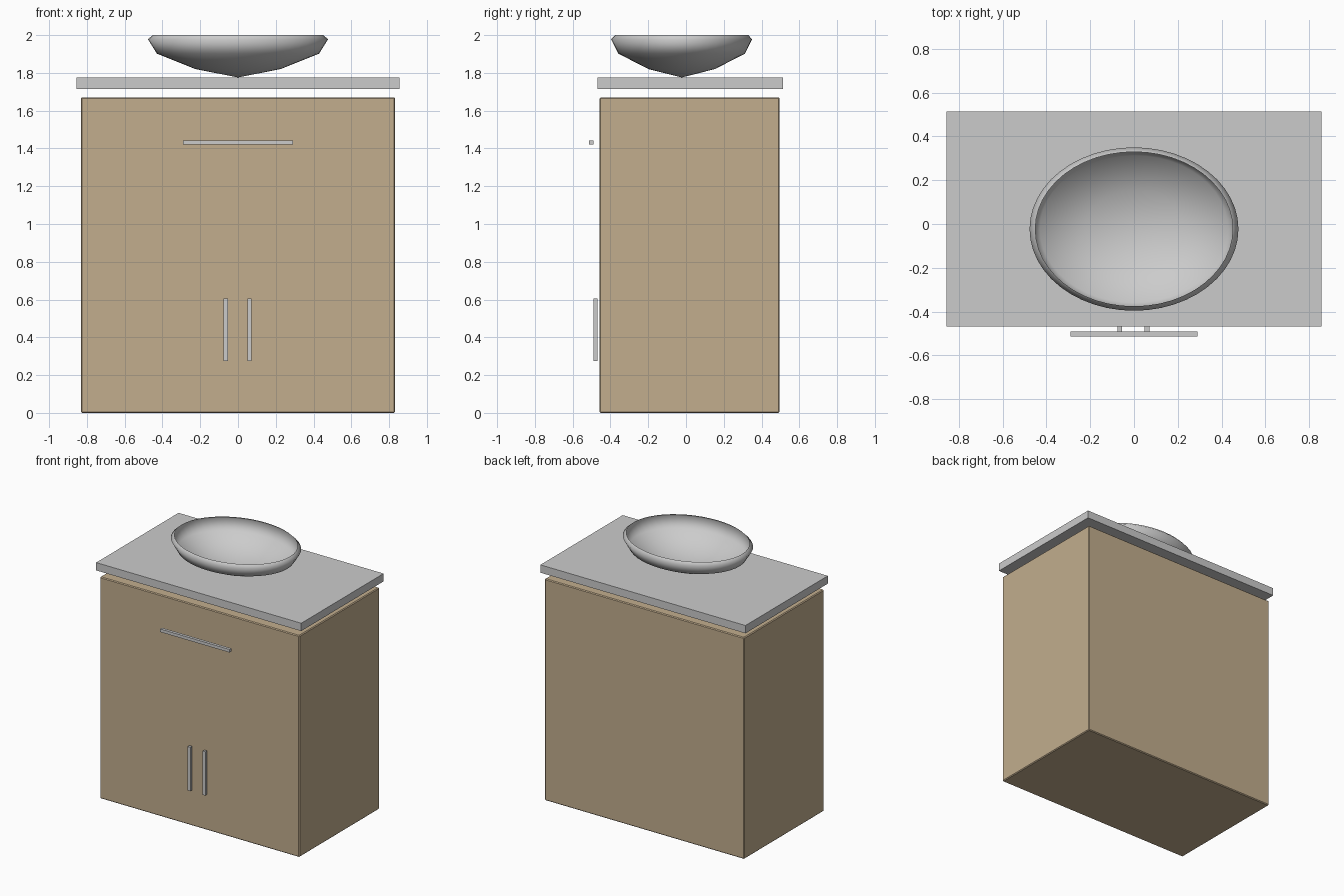
import bpy, bmesh
from math import cos, sin, tau

if "Cube" in bpy.data.objects:
    bpy.data.objects.remove(bpy.data.objects["Cube"])


def box(name, lo, hi, bevel=0.0, mat=None):
    """Box between two corners, with an optional small edge bevel."""
    bm = bmesh.new()
    bmesh.ops.create_cube(bm, size=1)
    for v in bm.verts:
        v.co = [(a + b) / 2 + c * (b - a) for a, b, c in zip(lo, hi, v.co)]
    if bevel:
        bmesh.ops.bevel(bm, geom=bm.edges[:], offset=bevel, segments=1,
                        affect='EDGES', profile=0.5)
    return to_object(bm, name, mat)


def to_object(bm, name, mat=None):
    me = bpy.data.meshes.new(name)
    bm.to_mesh(me)
    bm.free()
    ob = bpy.data.objects.new(name, me)
    bpy.context.collection.objects.link(ob)
    if mat:
        me.materials.append(mat)
    return ob


wood = bpy.data.materials.new("tan_wood")
wood.diffuse_color = (0.54, 0.42, 0.27, 1)
wood.use_nodes = True
wood.node_tree.nodes["Principled BSDF"].inputs["Base Color"].default_value = wood.diffuse_color

# Cabinet body and the countertop floating just above it
box("cabinet", (-0.832, -0.458, 0), (0.832, 0.496, 1.67), 0.006, wood)
box("countertop", (-0.855, -0.468, 1.716), (0.855, 0.513, 1.775))

# Drawer handle and pair of door handles
box("drawer_handle", (-0.29, -0.513, 1.42), (0.29, -0.491, 1.443))
for side, x in (("left", -0.065), ("right", 0.06)):
    box(f"{side}_door_handle", (x - 0.011, -0.491, 0.275), (x + 0.011, -0.469, 0.605))

# Oval basin: thin open shell swept from a radius/height profile
N = 48
CY, RX, RY = -0.023, 0.477, 0.373
profile = [(0.47, 1.82), (0.9, 1.902), (1.0, 1.978), (0.945, 2.0)]
bm = bmesh.new()
apex = bm.verts.new((0, CY, 1.776))
rings = [[bm.verts.new((RX * r * cos(tau * i / N), CY + RY * r * sin(tau * i / N), z))
          for i in range(N)] for r, z in profile]
for i in range(N):
    j = (i + 1) % N
    bm.faces.new((apex, rings[0][j], rings[0][i]))
    for a, b in zip(rings, rings[1:]):
        bm.faces.new((a[i], a[j], b[j], b[i]))
for f in bm.faces:
    f.smooth = True
to_object(bm, "basin")
